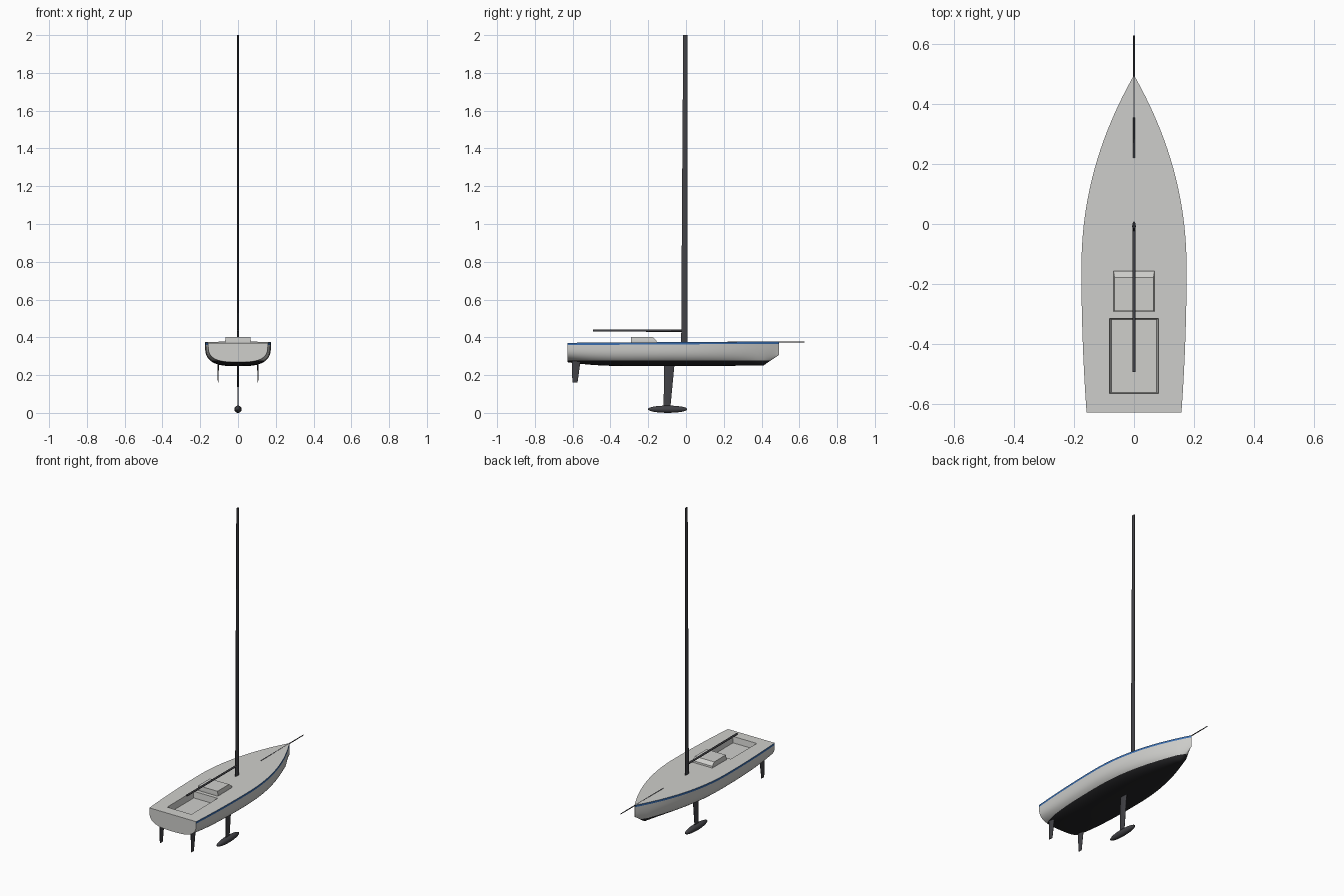
import bpy, bmesh, math
from mathutils import Vector

if "Cube" in bpy.data.objects:
    bpy.data.objects.remove(bpy.data.objects["Cube"])


def material(name, rgb):
    m = bpy.data.materials.new(name)
    m.diffuse_color = (*rgb, 1)
    m.use_nodes = True
    m.node_tree.nodes["Principled BSDF"].inputs["Base Color"].default_value = m.diffuse_color
    return m


WHITE = material("pale_grey_paint", (0.62, 0.62, 0.60))
BLUE = material("blue_stripe", (0.04, 0.15, 0.42))
BLACK = material("black_bottom_paint", (0.018, 0.018, 0.02))
CARBON = material("dark_carbon", (0.055, 0.055, 0.062))


def finish(name, bm, mats, smooth=40):
    bmesh.ops.recalc_face_normals(bm, faces=bm.faces[:])
    me = bpy.data.meshes.new(name)
    bm.to_mesh(me)
    bm.free()
    ob = bpy.data.objects.new(name, me)
    bpy.context.collection.objects.link(ob)
    for m in mats:
        me.materials.append(m)
    if smooth:
        shade(ob, smooth)
    return ob


def shade(ob, angle):
    bpy.ops.object.select_all(action='DESELECT')
    ob.select_set(True)
    bpy.context.view_layer.objects.active = ob
    bpy.ops.object.shade_smooth_by_angle(angle=math.radians(angle))


def skin(rings, closed=True):
    """Join rings of points into a capped tube."""
    bm = bmesh.new()
    vs = [[bm.verts.new(p) for p in r] for r in rings]
    n = len(vs[0])
    for a, b in zip(vs, vs[1:]):
        for i in range(n):
            j = (i + 1) % n
            bm.faces.new((a[i], a[j], b[j], b[i]))
    bm.faces.new(vs[0])
    bm.faces.new(vs[-1][::-1])
    return bm


def foil(name, levels, x=0, sides=14):
    """Upright elliptical blade; levels are (z, y_back, y_front, half_thickness)."""
    rings = []
    for z, y0, y1, t in levels:
        rings.append([(x + t * math.cos(2 * math.pi * k / sides),
                       (y0 + y1) / 2 + (y1 - y0) / 2 * math.sin(2 * math.pi * k / sides), z)
                      for k in range(sides)])
    return finish(name, skin(rings), [CARBON], 50)


def spar(name, stations, sides=14):
    """Round body along y; stations are (y, z, radius_x, radius_z)."""
    rings = [[(rx * math.cos(2 * math.pi * k / sides), y, z + rz * math.sin(2 * math.pi * k / sides))
              for k in range(sides)] for y, z, rx, rz in stations]
    return finish(name, skin(rings), [CARBON], 50)


# ---- hull form rules
def beam(y):
    if y > -0.15:
        return max(0.0012, 0.175 * (1 - ((y + 0.15) / 0.645) ** 2.1))
    return 0.175 - 0.017 * ((-0.15 - y) / 0.475) ** 2


def sheer(y):
    return 0.371 + 0.007 * (y + 0.63) / 1.12


def keel_line(y):
    if y > 0.41:
        return 0.251 + 0.056 * (y - 0.41) / 0.083
    if y < -0.2:
        return 0.247 + 0.022 * ((-0.2 - y) / 0.43) ** 3
    return 0.247 + 0.004 * max(0, y) / 0.41


def section(y):
    b, top, bot = beam(y), sheer(y), keel_line(y)
    n = 3.0 - 0.9 * max(0, y / 0.49) ** 2
    half = [(b, top)]
    for k in range(15):
        t = math.pi / 2 * k / 14
        half.append((b * abs(math.cos(t)) ** (2 / n) if k < 14 else 0,
                     top - 0.012 - (top - 0.012 - bot) * math.sin(t) ** (2 / n)))
    return [(x, y, z) for x, z in half] + [(-x, y, z) for x, z in half[-2::-1]]


# ---- hull with deck, stripe and bottom paint
ys = [-0.628 + 1.038 * i / 32 for i in range(33)] + [0.425, 0.44, 0.455, 0.47, 0.482, 0.493]
bm = skin([section(y) for y in ys])
bmesh.ops.bisect_plane(bm, geom=bm.verts[:] + bm.edges[:] + bm.faces[:],
                       plane_co=(0, 0, 0.277), plane_no=(0, 0, 1))
bmesh.ops.recalc_face_normals(bm, faces=bm.faces[:])
for f in bm.faces:
    c = f.calc_center_median()
    if abs(f.normal.y) > 0.98:
        continue
    if c.z < 0.277:
        f.material_index = 2
    elif c.z > sheer(c.y) - 0.0118 and f.normal.z < 0.5:
        f.material_index = 1
hull = finish("hull", bm, [WHITE, BLUE, BLACK], 0)

# ---- cockpit well cut into the deck, walls leaning slightly inward
bm = skin([[(sx * w, y, z) for sx, y in ((-1, y0), (1, y0), (1, y1), (-1, y1))]
           for w, y0, y1, z in ((0.075, -0.560, -0.318, 0.335), (0.085, -0.567, -0.312, 0.39))])
cutter = finish("cockpit_cutter", bm, [WHITE], 0)
cutter.hide_render = True
mod = hull.modifiers.new("cockpit", 'BOOLEAN')
mod.operation, mod.solver, mod.object = 'DIFFERENCE', 'EXACT', cutter
bpy.context.view_layer.objects.active = hull
hull.select_set(True)
bpy.ops.object.modifier_apply(modifier="cockpit")
bpy.data.objects.remove(cutter)
shade(hull, 35)

# ---- low cabin hatch with a sloping front
bm = skin([[(sx * w, y, z) for sx, y in ((-1, y0), (1, y0), (1, y1), (-1, y1))]
           for w, y0, y1, z in ((0.068, -0.291, -0.155, 0.368), (0.068, -0.291, -0.157, 0.384),
                                (0.065, -0.290, -0.178, 0.402))])
finish("cabin_hatch", bm, [WHITE], 0)

# ---- mast, boom and bowsprit
foil("mast", [(0.365, -0.026, 0.009, 0.006), (0.5, -0.025, 0.009, 0.006),
              (1.05, -0.022, 0.008, 0.005), (2.0, -0.015, 0.007, 0.004)])
spar("boom", [(-0.492, 0.436, 0.0055, 0.006), (-0.02, 0.435, 0.0055, 0.006)])
spar("bowsprit", [(0.22, 0.375, 0.0035, 0.0035), (0.628, 0.376, 0.0025, 0.0025)])

# ---- keel fin and ballast bulb
foil("keel_fin", [(0.02, -0.119, -0.083, 0.003), (0.26, -0.117, -0.060, 0.005)])
bulb = []
for k in range(17):
    u = -math.cos(math.pi * (k + 0.15) / 17.3)
    r = 0.0195 * math.sqrt(max(0.003, 1 - u * u))
    bulb.append((-0.097 + 0.105 * u, 0.0195, r, r))
spar("keel_bulb", bulb, 18)

# ---- twin rudders
for side, x in (("left", -0.105), ("right", 0.105)):
    foil(side + "_rudder", [(0.16, -0.602, -0.574, 0.002), (0.28, -0.605, -0.557, 0.004)], x)
